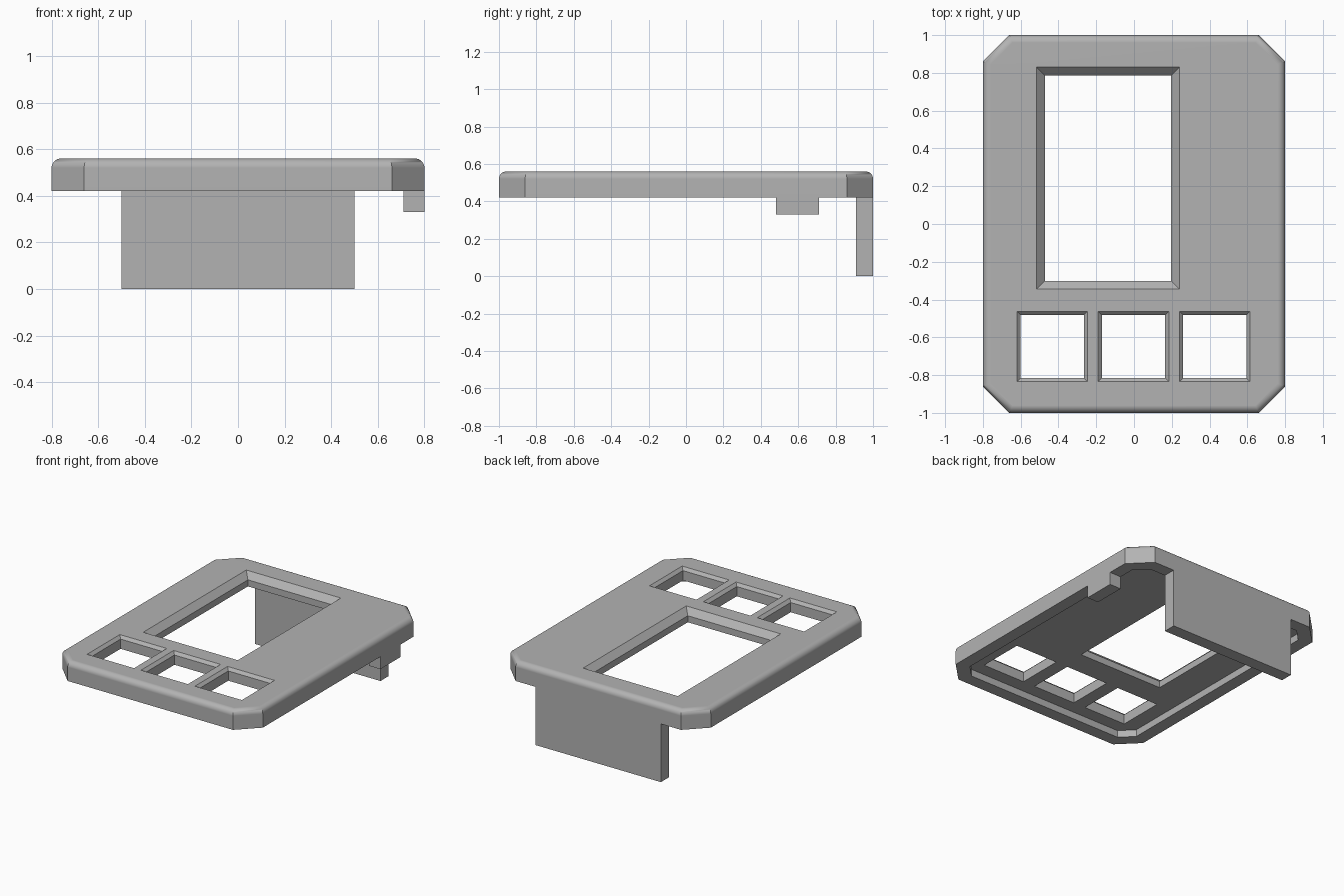
import bpy
import bmesh

if "Cube" in bpy.data.objects:
    bpy.data.objects.remove(bpy.data.objects["Cube"])

TOP, BOTTOM, CEILING = 0.56, 0.42, 0.47
WALL = 0.09

grey = bpy.data.materials.new("plain grey")
grey.use_nodes = True
colour = (0.45, 0.45, 0.45, 1)
grey.diffuse_color = colour
grey.node_tree.nodes["Principled BSDF"].inputs["Base Color"].default_value = colour


def make_object(name, bm):
    bmesh.ops.recalc_face_normals(bm, faces=bm.faces[:])
    mesh = bpy.data.meshes.new(name)
    bm.to_mesh(mesh)
    bm.free()
    mesh.materials.append(grey)
    obj = bpy.data.objects.new(name, mesh)
    bpy.context.collection.objects.link(obj)
    return obj


def loft(sections):
    """Closed solid through a stack of (outline, z) sections."""
    bm = bmesh.new()
    rings = [[bm.verts.new((x, y, z)) for x, y in pts] for pts, z in sections]
    for low, high in zip(rings, rings[1:]):
        for i in range(len(low)):
            j = (i + 1) % len(low)
            bm.faces.new((low[i], low[j], high[j], high[i]))
    bm.faces.new(rings[0][::-1])
    bm.faces.new(rings[-1])
    return bm


def octagon(hx, hy, c):
    return [(hx, c - hy), (hx, hy - c), (hx - c, hy), (c - hx, hy),
            (-hx, hy - c), (-hx, c - hy), (c - hx, -hy), (hx - c, -hy)]


def rectangle(x0, x1, y0, y1, inset=0):
    x0, x1, y0, y1 = x0 + inset, x1 - inset, y0 + inset, y1 - inset
    return [(x0, y0), (x1, y0), (x1, y1), (x0, y1)]


def cut(target, cutter):
    mod = target.modifiers.new("cut", "BOOLEAN")
    mod.operation, mod.solver, mod.object = "DIFFERENCE", "EXACT", cutter
    bpy.context.view_layer.objects.active = target
    bpy.ops.object.modifier_apply(modifier=mod.name)
    bpy.data.objects.remove(cutter)


def opening(target, bounds, bevel):
    """Through hole with a sloped lip at the top."""
    inner, outer = rectangle(*bounds, bevel), rectangle(*bounds)
    over = rectangle(*bounds, -bevel)
    cut(target, make_object("opening_cutter", loft([
        (inner, BOTTOM - 0.1), (inner, TOP - bevel), (outer, TOP),
        (over, TOP + bevel)])))


# Cover plate with clipped corners and a rounded top edge
bm = loft([(octagon(0.8, 1, 0.14), BOTTOM), (octagon(0.8, 1, 0.14), TOP)])
top_edges = [e for e in bm.edges if all(v.co.z > TOP - 0.01 for v in e.verts)]
bmesh.ops.bevel(bm, geom=top_edges, offset=0.04, segments=8, profile=0.5,
                affect="EDGES")
cover = make_object("cover_plate", bm)

# Hollow underside, leaving a rim
hollow = octagon(0.8 - WALL, 1 - WALL, 0.14 - 0.586 * WALL)
cut(cover, make_object("hollow_cutter",
                       loft([(hollow, BOTTOM - 0.1), (hollow, CEILING)])))

# Large window and three square button openings
opening(cover, (-0.515, 0.24, -0.345, 0.83), 0.043)
for x in (-0.62, -0.19, 0.24):
    opening(cover, (x, x + 0.375, -0.835, -0.462), 0.02)

bpy.ops.object.select_all(action="DESELECT")
cover.select_set(True)
bpy.context.view_layer.objects.active = cover
bpy.ops.object.shade_smooth_by_angle(angle=0.5)
weighted = cover.modifiers.new("even shading", "WEIGHTED_NORMAL")
weighted.keep_sharp = True

# Tabs hanging from the rim
for name, bounds, low in (
        ("back_flap", (-0.5, 0.5, 1 - WALL, 1), 0),
        ("side_tab", (0.8 - WALL, 0.8, 0.48, 0.71), 0.33)):
    make_object(name, loft([(rectangle(*bounds), low),
                            (rectangle(*bounds), BOTTOM)]))
